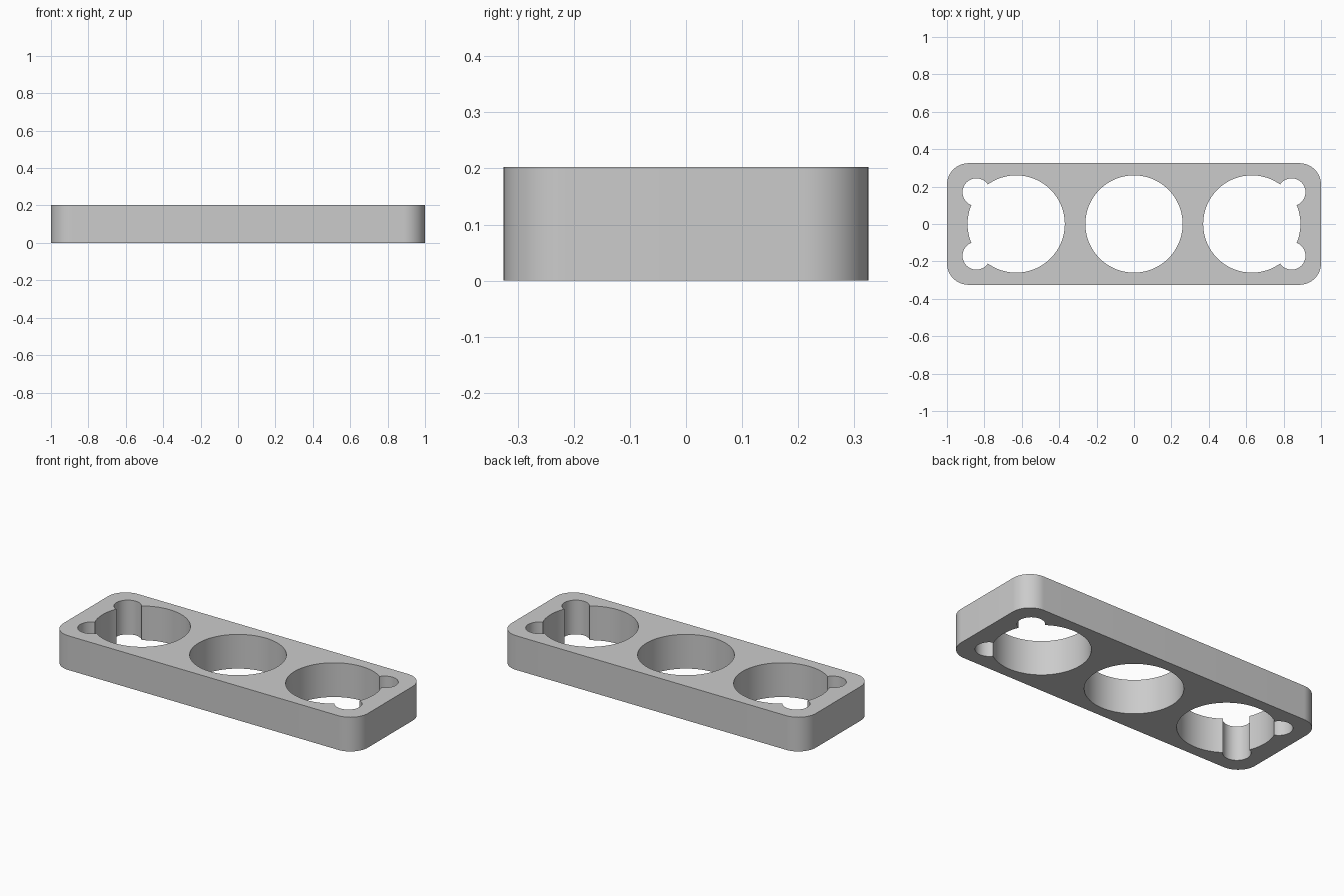
import bpy
import bmesh

LENGTH, DEPTH, HEIGHT = 2.0, 0.65, 0.203
CORNER = 0.115

cube = bpy.data.objects.get("Cube")
if cube:
    bpy.data.objects.remove(cube, do_unlink=True)

# Grey material
grey = bpy.data.materials.new("plain grey")
grey.use_nodes = True
grey.diffuse_color = (0.6, 0.6, 0.6, 1)
grey.node_tree.nodes["Principled BSDF"].inputs["Base Color"].default_value = (0.6, 0.6, 0.6, 1)

# Block with rounded upright corners
bm = bmesh.new()
bmesh.ops.create_cube(bm, size=1)
for v in bm.verts:
    v.co = (v.co.x * LENGTH, v.co.y * DEPTH, (v.co.z + 0.5) * HEIGHT)
upright = [e for e in bm.edges if abs(e.verts[0].co.z - e.verts[1].co.z) > 0.1]
bmesh.ops.bevel(bm, geom=upright, offset=CORNER, segments=16, profile=0.5, affect='EDGES')
mesh = bpy.data.meshes.new("holder_block")
bm.to_mesh(mesh)
bm.free()
mesh.materials.append(grey)
block = bpy.data.objects.new("holder_block", mesh)
bpy.context.collection.objects.link(block)


def drill(x, y, radius, sides):
    """Cut an upright round hole through the block."""
    bpy.ops.mesh.primitive_cylinder_add(vertices=sides, radius=radius, depth=HEIGHT * 2,
                                        location=(x, y, HEIGHT / 2))
    cutter = bpy.context.object
    cutter.name = "hole_cutter"
    cutter.hide_render = True
    cutter.data.materials.append(grey)
    bpy.ops.object.select_all(action='DESELECT')
    block.select_set(True)
    bpy.context.view_layer.objects.active = block
    mod = block.modifiers.new("hole", 'BOOLEAN')
    mod.operation = 'DIFFERENCE'
    mod.solver = 'EXACT'
    mod.object = cutter
    bpy.ops.object.modifier_apply(modifier=mod.name)
    bpy.data.objects.remove(cutter, do_unlink=True)


# Three large wells
for x in (-0.63, 0, 0.63):
    drill(x, 0, 0.26, 96)

# Small finger notches at the outer corners of the end wells
for sx in (-1, 1):
    for sy in (-1, 1):
        drill(sx * 0.843, sy * 0.17, 0.074, 48)

# Smooth curved walls, crisp rims
bpy.ops.object.shade_smooth_by_angle(angle=0.5)
